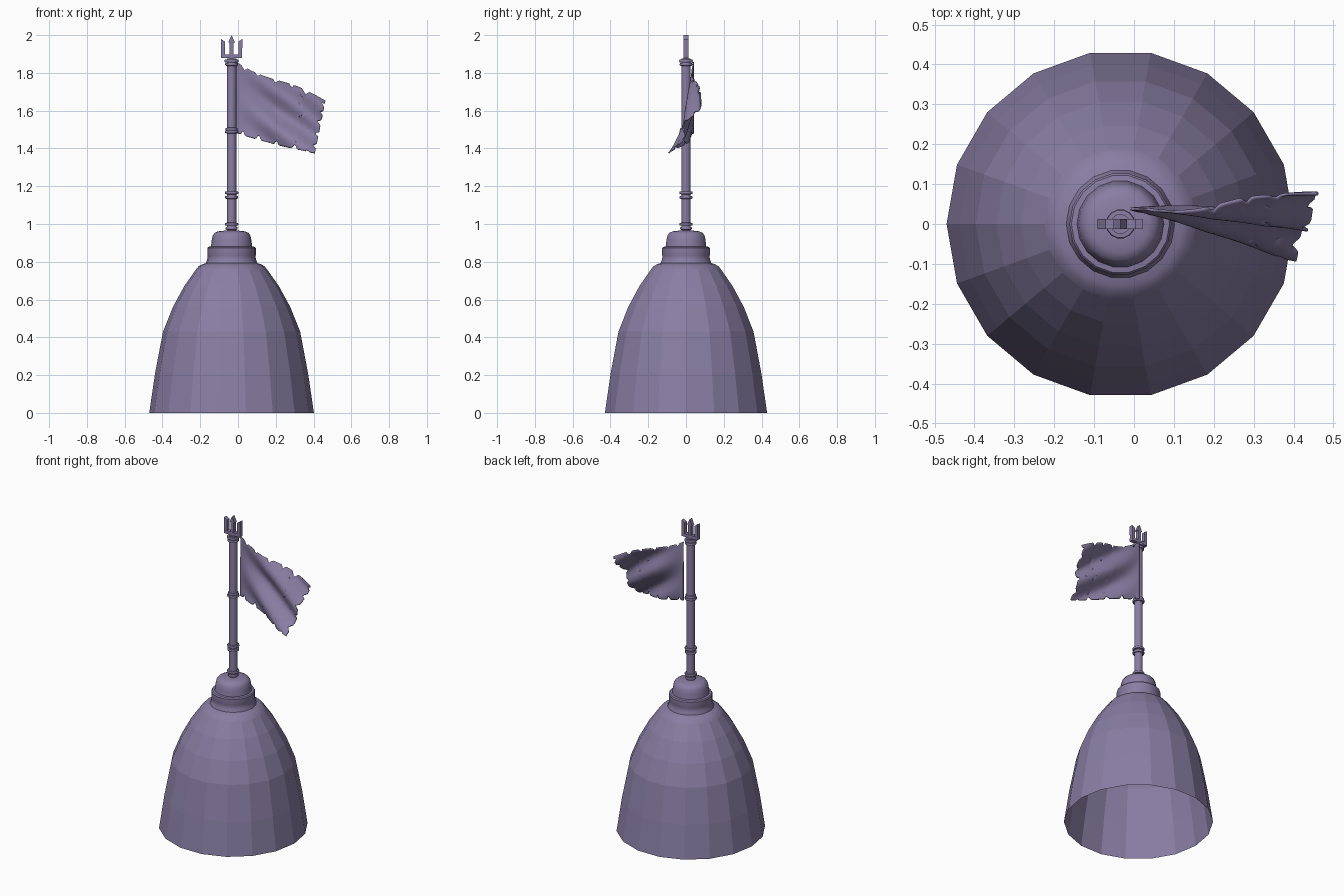
import bpy, bmesh, math

if "Cube" in bpy.data.objects:
    bpy.data.objects.remove(bpy.data.objects["Cube"])

CX = -0.034  # axis of the turned parts

mat = bpy.data.materials.new("dusty purple")
mat.diffuse_color = (0.25, 0.21, 0.37, 1)
mat.use_nodes = True
mat.node_tree.nodes["Principled BSDF"].inputs["Base Color"].default_value = mat.diffuse_color


def finish(name, bm, smooth=None):
    bmesh.ops.recalc_face_normals(bm, faces=bm.faces)
    me = bpy.data.meshes.new(name)
    bm.to_mesh(me)
    bm.free()
    me.materials.append(mat)
    ob = bpy.data.objects.new(name, me)
    bpy.context.collection.objects.link(ob)
    if smooth is not None:
        bpy.ops.object.select_all(action='DESELECT')
        ob.select_set(True)
        bpy.context.view_layer.objects.active = ob
        bpy.ops.object.shade_smooth_by_angle(angle=math.radians(smooth))
    return ob


def lathe(name, profile, sides, smooth=None, cap=False):
    """Turn a list of (radius, z) points about the axis."""
    bm = bmesh.new()
    rings = []
    for r, z in profile:
        rings.append([bm.verts.new((CX + r * math.cos(a), r * math.sin(a), z))
                      for a in (2 * math.pi * i / sides for i in range(sides))])
    for lo, hi in zip(rings, rings[1:]):
        for i in range(sides):
            j = (i + 1) % sides
            bm.faces.new((lo[i], lo[j], hi[j], hi[i]))
    if cap:
        bm.faces.new(rings[0])
    if cap or profile[-1][0] > 0:
        bm.faces.new(rings[-1])
    return finish(name, bm, smooth)


# Faceted bell dome, open below
lathe("dome", [(0.436, 0), (0.405, 0.21), (0.363, 0.43), (0.311, 0.56),
               (0.25, 0.672), (0.19, 0.757)], 18)

# Smooth shoulder, stepped collar and rounded cap
lathe("shoulder_and_cap", [(0.19, 0.757), (0.174, 0.777), (0.155, 0.787),
      (0.136, 0.793), (0.13, 0.81), (0.126, 0.828), (0.128, 0.834),
      (0.128, 0.872), (0.123, 0.879), (0.109, 0.881), (0.105, 0.915),
      (0.1, 0.938), (0.09, 0.953), (0.072, 0.961), (0.035, 0.965)], 18, 35)

# Pole
lathe("pole", [(0.025, 0.955), (0.025, 1.875)], 14, 35, True)

# Paired rings along the pole
for n, (z, r) in enumerate([(0.977, 0.032), (0.999, 0.036), (1.141, 0.035),
                            (1.165, 0.036), (1.488, 0.036), (1.502, 0.032),
                            (1.845, 0.034), (1.863, 0.037)]):
    lathe(f"pole_ring_{n + 1}", [(0.022, z - 0.008), (r - 0.002, z - 0.007),
          (r, z - 0.003), (r, z + 0.003), (r - 0.002, z + 0.007),
          (0.022, z + 0.008)], 14, 35, True)


def plate(name, outline, depth):
    """Extrude an x-z outline along y, centred on the pole."""
    bm = bmesh.new()
    a = [bm.verts.new((CX + x, -depth / 2, z)) for x, z in outline]
    b = [bm.verts.new((CX + x, depth / 2, z)) for x, z in outline]
    bm.faces.new(a)
    bm.faces.new(b[::-1])
    for i in range(len(a)):
        j = (i + 1) % len(a)
        bm.faces.new((a[i], a[j], b[j], b[i]))
    return finish(name, bm)


# Trident finial
plate("trident_bar", [(-0.056, 1.878), (0.056, 1.878), (0.056, 1.898), (-0.056, 1.898)], 0.026)
plate("trident_middle_prong", [(-0.01, 1.87), (0.01, 1.87), (0.01, 1.958),
      (0.017, 1.962), (0, 2.0), (-0.017, 1.962), (-0.01, 1.958)], 0.024)
for side, s in (("left", -1), ("right", 1)):
    plate(f"trident_{side}_prong", [(s * 0.036, 1.885), (s * 0.056, 1.885),
          (s * 0.057, 1.98), (s * 0.036, 1.966)], 0.024)

# Tattered flag: a rippled sheet whose edges have V-shaped tears
TOP = [(0.09, 0.035, 0.05), (0.24, 0.02, 0.05), (0.44, 0.03, 0.06),
       (0.62, 0.025, 0.06), (0.78, 0.04, 0.08)]
BOTTOM = [(0.08, 0.03, 0.07), (0.28, 0.035, 0.08), (0.51, 0.03, 0.07),
          (0.74, 0.035, 0.08), (0.9, 0.02, 0.04)]
FREE = [(0.13, 0.05, 0.05), (0.36, 0.04, 0.05), (0.58, 0.05, 0.05),
        (0.76, 0.03, 0.05), (0.92, 0.03, 0.04)]


def tear(t, cuts):
    return max(d * max(0, 1 - abs(t - c) / w) for c, w, d in cuts)


def flag_point(u, v):
    top, low = tear(u, TOP), tear(u, BOTTOM)
    v2 = low + v * (1 - top - low)
    u2 = u * (1 - tear(v, FREE))
    x = -0.008 + u2 * (0.415 + 0.055 * v2)
    z_top = 1.857 - 0.205 * u2 - 0.012 * math.sin(2 * math.pi * u2)
    z_low = 1.48 - 0.105 * u2 - 0.006 * math.sin(math.pi * u2)
    z = z_low + (z_top - z_low) * v2
    base = 0.038 + u2 * (-0.11 + 0.125 * v2)
    amp = 0.021 * min(1, u2 * 2.2)
    y = base + amp * math.sin(2 * math.pi * (1.7 * v2 + 0.9 * u2) - 0.6)
    y += 0.022 * max(0, u2 - 0.75) / 0.25 * v2
    return x, y, z


bm = bmesh.new()
NU, NV = 56, 40
grid = [[bm.verts.new(flag_point(i / NU, j / NV)) for j in range(NV + 1)]
        for i in range(NU + 1)]
for i in range(NU):
    for j in range(NV):
        bm.faces.new((grid[i][j], grid[i + 1][j], grid[i + 1][j + 1], grid[i][j + 1]))
flag = finish("flag", bm, 40)
solid = flag.modifiers.new("cloth thickness", 'SOLIDIFY')
solid.thickness = 0.007
solid.offset = 0
